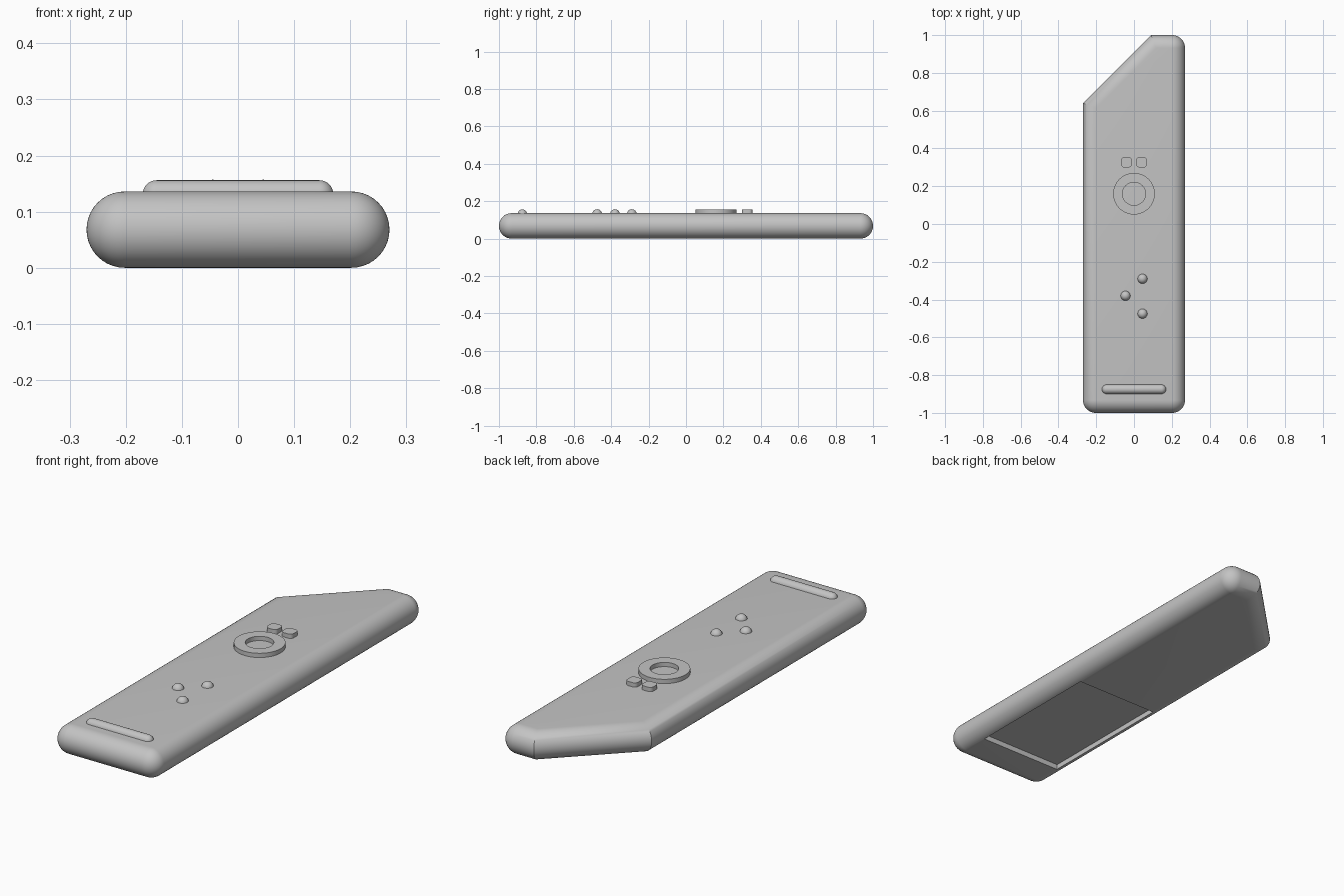
import bpy
import bmesh
from math import cos, sin, pi, radians
from mathutils import Matrix, Vector

cube = bpy.data.objects.get("Cube")
if cube:
    bpy.data.objects.remove(cube, do_unlink=True)

grey = bpy.data.materials.new("light_grey_plastic")
grey.use_nodes = True
grey.diffuse_color = (0.55, 0.55, 0.55, 1)
grey.node_tree.nodes["Principled BSDF"].inputs["Base Color"].default_value = (0.55, 0.55, 0.55, 1)

R = 0.068          # edge radius of the case
TOP = 2 * R        # height of the flat top


def finish(name, bm):
    """Turn a bmesh into a grey object with smooth curves and sharp edges."""
    bmesh.ops.remove_doubles(bm, verts=bm.verts, dist=1e-5)
    bmesh.ops.recalc_face_normals(bm, faces=bm.faces)
    mesh = bpy.data.meshes.new(name)
    bm.to_mesh(mesh)
    bm.free()
    mesh.materials.append(grey)
    obj = bpy.data.objects.new(name, mesh)
    bpy.context.collection.objects.link(obj)
    smooth(obj)
    return obj


def smooth(obj):
    obj.data.shade_smooth()
    obj.data.set_sharp_from_angle(angle=radians(32))


def loft(bm, loops, cyclic=False):
    """Skin a list of equally long closed loops."""
    rings = [[bm.verts.new(p) for p in loop] for loop in loops]
    n = len(rings[0])
    pairs = list(zip(rings, rings[1:]))
    if cyclic:
        pairs.append((rings[-1], rings[0]))
    for a, b in pairs:
        for i in range(n):
            j = (i + 1) % n
            bm.faces.new((a[i], a[j], b[j], b[i]))
    if not cyclic:
        bm.faces.new(rings[0])
        bm.faces.new(rings[-1])


def circle(radius, z, n=64):
    return [(radius * cos(2 * pi * i / n), radius * sin(2 * pi * i / n), z) for i in range(n)]


def move(bm, x, y):
    bmesh.ops.translate(bm, verts=bm.verts, vec=(x, y, 0))


# Case: core outline plus, for each core point, its direction to the outer edge
outline = []


def round_corner(x, y, start):
    for i in range(13):
        a = start + pi / 2 * i / 12
        outline.append((Vector((x, y)), Vector((cos(a), sin(a)))))


def mitre_corner(x, y, dx, dy):
    d = Vector((dx, dy))
    outline.append((Vector((x, y)) - d * R, d))


W, L = 0.27, 1.0
T = 2 ** 0.5 - 1   # mitre slope of the slanted end
round_corner(R - W, R - L, pi)
round_corner(W - R, R - L, 1.5 * pi)
round_corner(W - R, L - R, 0)
mitre_corner(0.09, L, -T, 1)
mitre_corner(-W, 0.64, -1, T)

loops = []
for k in range(21):
    t = -pi / 2 + pi * k / 20
    loops.append([(*(p + d * R * cos(t)), R + R * sin(t)) for p, d in outline])
bm = bmesh.new()
loft(bm, loops)
case = finish("case", bm)

# Battery recess in the underside
bm = bmesh.new()
bmesh.ops.create_cube(bm, size=1)
bmesh.ops.scale(bm, verts=bm.verts, vec=(0.43, 0.68, 0.05))
move(bm, 0, -0.46)
cutter = finish("battery_recess_cutter", bm)
cutter.hide_render = True
mod = case.modifiers.new("battery_recess", 'BOOLEAN')
mod.operation = 'DIFFERENCE'
mod.solver = 'EXACT'
mod.object = cutter
bpy.context.view_layer.objects.active = case
bpy.ops.object.modifier_apply(modifier=mod.name)
bpy.data.objects.remove(cutter, do_unlink=True)
smooth(case)

# Navigation ring
LOW, HIGH = TOP - 0.01, TOP + 0.02
bm = bmesh.new()
loft(bm, [circle(0.11, LOW), circle(0.11, HIGH), circle(0.061, HIGH), circle(0.061, LOW)], cyclic=True)
move(bm, 0, 0.16)
finish("navigation_ring", bm)

# Pair of rounded square keys
for side, x in (("right", -0.04), ("left", 0.04)):
    bm = bmesh.new()
    loop = []
    for q in range(4):
        c = pi / 4 + q * pi / 2
        for i in range(7):
            a = q * pi / 2 + pi / 2 * i / 6
            loop.append((0.011 * (1 if cos(c) > 0 else -1) + 0.017 * cos(a),
                         0.011 * (1 if sin(c) > 0 else -1) + 0.017 * sin(a)))
    loft(bm, [[(*p, z) for p in loop] for z in (LOW, HIGH)])
    move(bm, x, 0.327)
    finish(side + "_square_key", bm)

# Three domed buttons
for name, x, y in (("upper", 0.045, -0.29), ("middle", -0.045, -0.38), ("lower", 0.045, -0.475)):
    bm = bmesh.new()
    bmesh.ops.create_uvsphere(bm, u_segments=32, v_segments=16, radius=0.026,
                              matrix=Matrix.Translation((x, y, TOP - 0.005)))
    finish(name + "_dome_button", bm)

# Long rounded bar near the front: a sphere stretched along x
bm = bmesh.new()
bmesh.ops.create_uvsphere(bm, u_segments=32, v_segments=16, radius=0.025,
                          matrix=Matrix.Rotation(pi / 2, 4, 'Y'))
bmesh.ops.bisect_plane(bm, geom=bm.verts[:] + bm.edges[:] + bm.faces[:],
                       plane_co=(0, 0, 0), plane_no=(1, 0, 0), clear_outer=True)
rim = [e for e in bm.edges if e.is_boundary]
ext = bmesh.ops.extrude_edge_only(bm, edges=rim)["geom"]
bmesh.ops.translate(bm, verts=[g for g in ext if isinstance(g, bmesh.types.BMVert)], vec=(0.145, 0, 0))
bmesh.ops.translate(bm, verts=[v for v in bm.verts if v.co.x < 0.1], vec=(-0.145, 0, 0))
half = bmesh.ops.duplicate(bm, geom=bm.verts[:] + bm.edges[:] + bm.faces[:])["geom"]
for v in half:
    if isinstance(v, bmesh.types.BMVert):
        v.co.x = -v.co.x
# Keep one straight wall: drop the mirrored copy of it
extra = [f for f in half if isinstance(f, bmesh.types.BMFace)
         and max(v.co.x for v in f.verts) - min(v.co.x for v in f.verts) > 0.2]
bmesh.ops.delete(bm, geom=extra, context='FACES')
bmesh.ops.translate(bm, verts=bm.verts, vec=(0, -0.875, TOP - 0.005))
finish("front_bar", bm)
